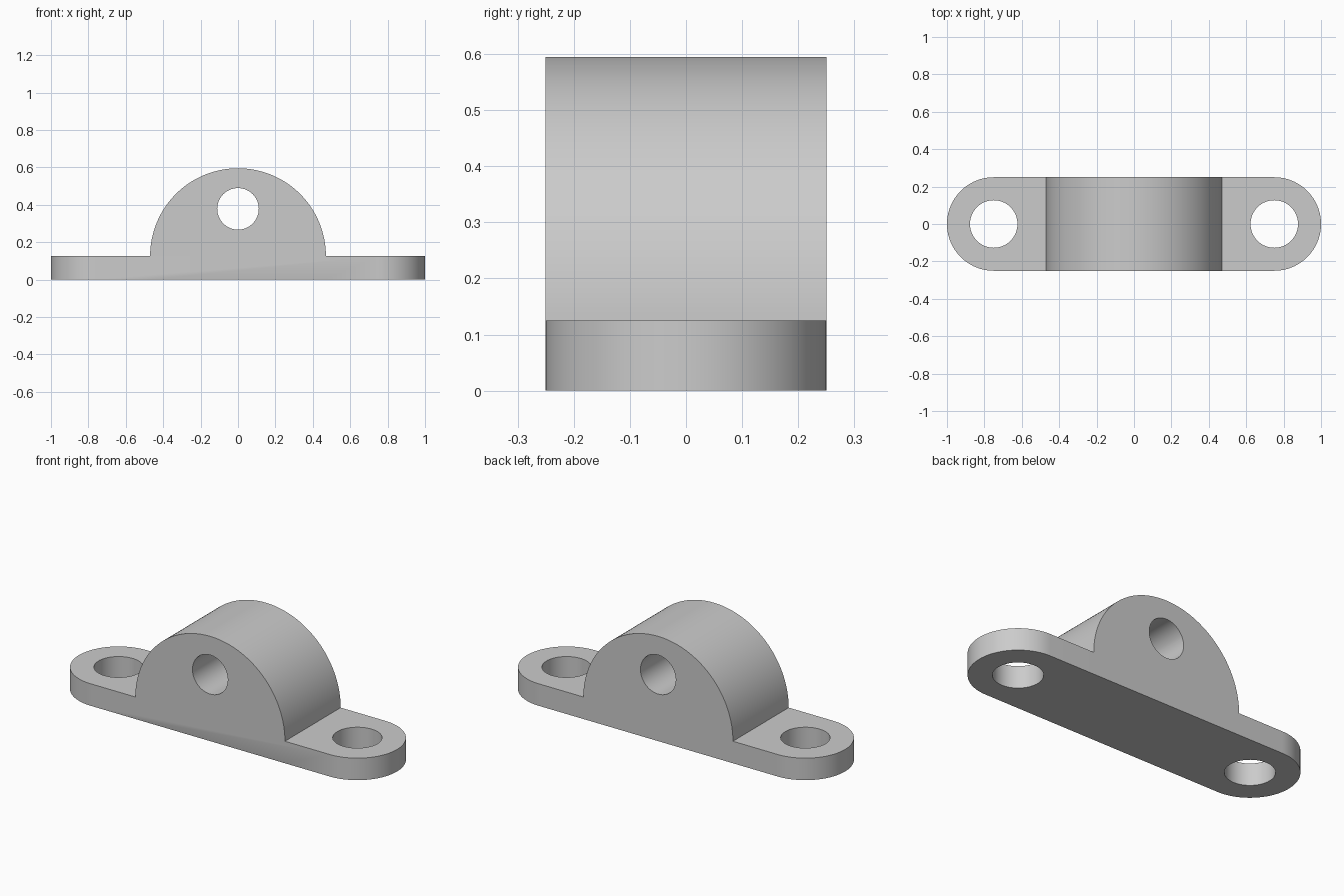
import bpy, math
from mathutils import Matrix

cube = bpy.data.objects.get("Cube")
if cube:
    bpy.data.objects.remove(cube)

WIDTH, PLATE_H = 0.50, 0.125
ARCH_R, BOLT_X = 0.47, 0.75

grey = bpy.data.materials.new("plain_grey")
grey.use_nodes = True
colour = (0.6, 0.6, 0.6, 1)
grey.diffuse_color = colour
grey.node_tree.nodes["Principled BSDF"].inputs["Base Color"].default_value = colour


def arc(cx, cy, r, start, end, steps):
    angles = [math.radians(start + (end - start) * i / steps) for i in range(steps + 1)]
    return [(cx + r * math.cos(a), cy + r * math.sin(a)) for a in angles]


def prism(name, outline, low, high, upright=False):
    """Extrude an outline along z, or along y when upright."""
    n = len(outline)
    verts = [(x, y, h) for h in (low, high) for x, y in outline]
    faces = [tuple(reversed(range(n))), tuple(range(n, 2 * n))]
    faces += [(i, (i + 1) % n, n + (i + 1) % n, n + i) for i in range(n)]
    mesh = bpy.data.meshes.new(name)
    mesh.from_pydata(verts, [], faces)
    if upright:
        mesh.transform(Matrix.Rotation(math.pi / 2, 4, "X"))
    mesh.materials.append(grey)
    obj = bpy.data.objects.new(name, mesh)
    bpy.context.collection.objects.link(obj)
    return obj


def combine(target, tool, operation):
    """Apply a boolean and discard the tool."""
    bpy.context.view_layer.objects.active = target
    mod = target.modifiers.new(operation.lower(), "BOOLEAN")
    mod.operation, mod.object, mod.solver = operation, tool, "EXACT"
    bpy.ops.object.modifier_apply(modifier=mod.name)
    bpy.data.objects.remove(tool)


# Base plate with rounded ends
half = WIDTH / 2
outline = arc(BOLT_X, 0, half, -90, 90, 48) + arc(-BOLT_X, 0, half, 90, 270, 48)
bracket = prism("mounting_bracket", outline, 0, PLATE_H)

# Half-round block rising from the plate
profile = [(-ARCH_R, 0), (ARCH_R, 0)] + arc(0, PLATE_H, ARCH_R, 0, 180, 96)
combine(bracket, prism("arched_block", profile, -half, half, True), "UNION")

# Bolt holes through the plate and pin hole through the block
for side in (-1, 1):
    circle = arc(side * BOLT_X, 0, 0.127, 0, 360, 64)[:-1]
    combine(bracket, prism("bolt_hole", circle, -0.1, 0.3), "DIFFERENCE")
circle = arc(0, 0.378, 0.111, 0, 360, 64)[:-1]
combine(bracket, prism("pin_hole", circle, -0.4, 0.4, True), "DIFFERENCE")

bpy.ops.object.select_all(action="DESELECT")
bracket.select_set(True)
bpy.context.view_layer.objects.active = bracket
bpy.ops.object.shade_smooth_by_angle(angle=math.radians(30))
